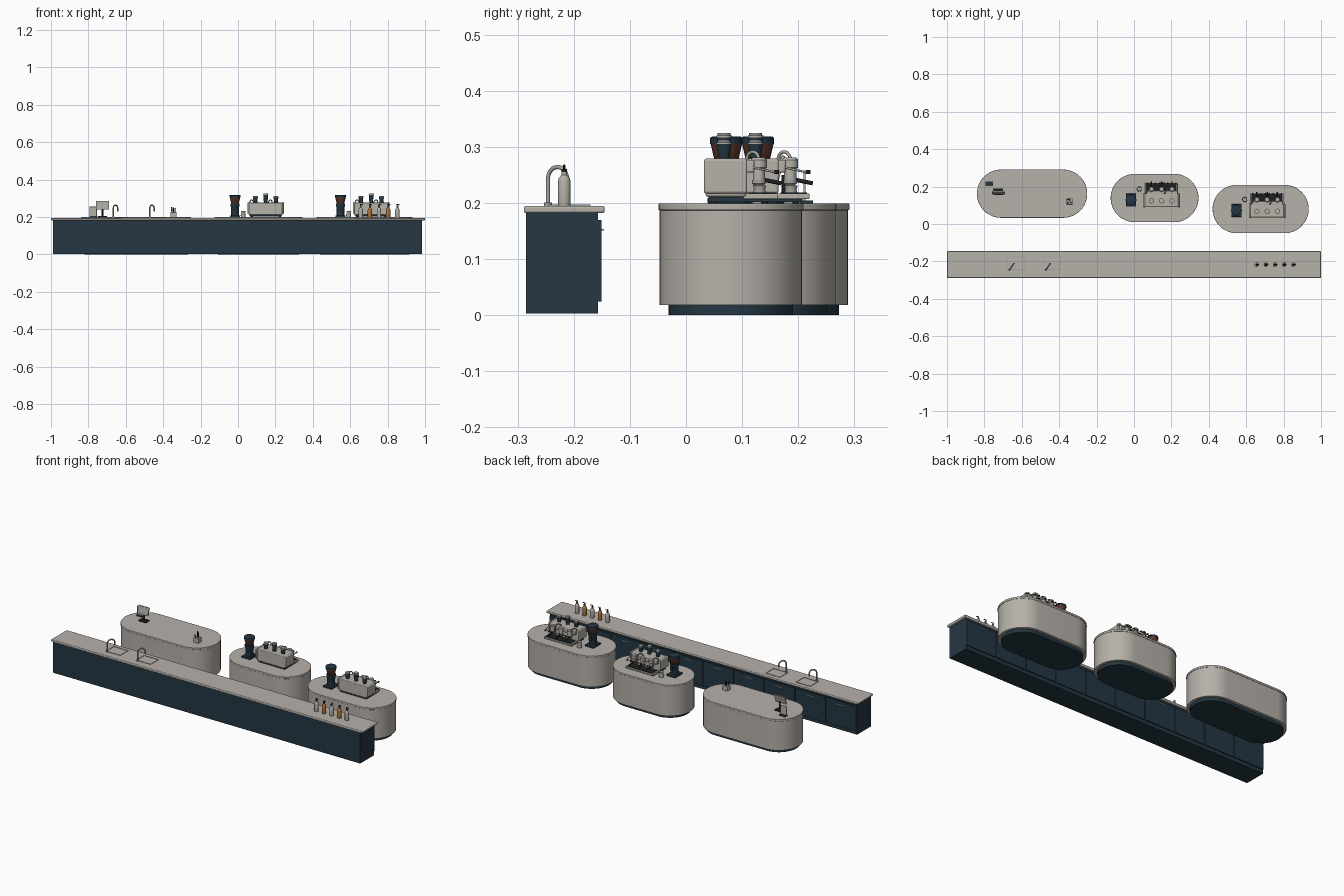
import bpy, bmesh, math
from mathutils import Vector

if "Cube" in bpy.data.objects:
    bpy.data.objects.remove(bpy.data.objects["Cube"])


def material(name, rgb):
    m = bpy.data.materials.new(name)
    m.use_nodes = True
    m.diffuse_color = (*rgb, 1)
    m.node_tree.nodes["Principled BSDF"].inputs["Base Color"].default_value = (*rgb, 1)
    return m


CREAM = material("warm grey", (0.47, 0.44, 0.40))
NAVY = material("dark navy", (0.018, 0.038, 0.056))
BLACK = material("near black", (0.012, 0.013, 0.015))
BROWN = material("coffee brown", (0.11, 0.04, 0.025))
AMBER = material("amber syrup", (0.42, 0.18, 0.04))
STEEL = material("steel", (0.38, 0.37, 0.35))


def finish(name, bm, mat, bevel=0):
    bmesh.ops.recalc_face_normals(bm, faces=bm.faces)
    mesh = bpy.data.meshes.new(name)
    bm.to_mesh(mesh)
    bm.free()
    mesh.materials.append(mat)
    ob = bpy.data.objects.new(name, mesh)
    bpy.context.collection.objects.link(ob)
    if bevel:
        mod = ob.modifiers.new("soft_edges", "BEVEL")
        mod.width, mod.segments = bevel, 3
        mod.limit_method = "ANGLE"
    bpy.ops.object.select_all(action="DESELECT")
    ob.select_set(True)
    bpy.context.view_layer.objects.active = ob
    bpy.ops.object.shade_smooth_by_angle(angle=math.radians(35))
    return ob


def box(name, x, y, z, mat, bevel=0):
    """Box from (low, high) ranges."""
    bm = bmesh.new()
    bmesh.ops.create_cube(bm, size=1)
    for v in bm.verts:
        v.co = [r[0] if c < 0 else r[1] for c, r in zip(v.co, (x, y, z))]
    return finish(name, bm, mat, bevel)


def lathe(name, x, y, z, profile, mat, sides=20):
    """Turned part from (radius, height) points, capped at both ends."""
    bm = bmesh.new()
    rings = []
    for r, h in profile:
        angles = [math.tau * i / sides for i in range(sides)]
        rings.append([bm.verts.new((x + r * math.cos(a), y + r * math.sin(a), z + h)) for a in angles])
    for low, high in zip(rings, rings[1:]):
        for i in range(sides):
            j = (i + 1) % sides
            bm.faces.new((low[i], low[j], high[j], high[i]))
    bm.faces.new(rings[0])
    bm.faces.new(rings[-1])
    return finish(name, bm, mat)


def stadium(name, cx, cy, half, r, z, mat, bevel=0):
    """Slab with two semicircular ends."""
    bm = bmesh.new()
    loop = []
    for side in (1, -1):
        for i in range(25):
            a = math.pi * i / 24 - side * math.pi / 2
            loop.append(bm.verts.new((cx + side * (half - r) + r * math.cos(a),
                                      cy + r * math.sin(a), z[0])))
    face = bm.faces.new(loop)
    out = bmesh.ops.extrude_face_region(bm, geom=[face])
    for v in out["geom"]:
        if isinstance(v, bmesh.types.BMVert):
            v.co.z = z[1]
    return finish(name, bm, mat, bevel)


def tube(name, points, r, mat):
    curve = bpy.data.curves.new(name, "CURVE")
    curve.dimensions = "3D"
    curve.bevel_depth, curve.bevel_resolution = r, 3
    curve.use_fill_caps = True
    sp = curve.splines.new("POLY")
    sp.points.add(len(points) - 1)
    for p, co in zip(sp.points, points):
        p.co = (*co, 1)
    curve.materials.append(mat)
    ob = bpy.data.objects.new(name, curve)
    bpy.context.collection.objects.link(ob)


def arch(name, base, reach, height, drop, r, mat):
    """Upright pipe that bends over by the reach vector and comes down again."""
    b, d = Vector(base), Vector((*reach, 0))
    rad = d.length / 2
    pts = [b]
    for i in range(13):
        a = math.pi * i / 12
        pts.append(b + d * (1 - math.cos(a)) / 2 + Vector((0, 0, height - rad + rad * math.sin(a))))
    pts.append(pts[-1] - Vector((0, 0, drop)))
    tube(name, pts, r, mat)


# Long back counter with cupboard doors on its working side
box("back_counter_body", (-0.99, 0.985), (-0.285, -0.157), (0.003, 0.183), NAVY)
box("back_counter_top", (-1, 1), (-0.289, -0.145), (0.182, 0.195), CREAM, 0.004)
doors = 10
step = 1.975 / doors
for i in range(doors):
    x = -0.99 + i * step
    box("cupboard_door", (x + 0.002, x + step - 0.002), (-0.158, -0.151), (0.024, 0.17), NAVY)
    mid = x + step / 2
    box("door_handle", (mid - 0.022, mid + 0.022), (-0.151, -0.146), (0.151, 0.154), STEEL)

# Sinks: thin rims and curved taps
for x in (-0.68, -0.485):
    y0, y1, w, t = -0.245, -0.17, 0.095, 0.004
    for xr, yr in (((x, x + w), (y0, y0 + t)), ((x, x + w), (y1 - t, y1)),
                   ((x, x + t), (y0, y1)), ((x + w - t, x + w), (y0, y1))):
        box("sink_rim", xr, yr, (0.194, 0.197), STEEL)
    arch("tap", (x + 0.013, -0.246, 0.195), (0.024, 0.034), 0.069, 0.015, 0.0038, STEEL)
    lathe("tap_base", x + 0.013, -0.246, 0.195, [(0.007, 0), (0.007, 0.006)], STEEL)

# Row of syrup bottles with pumps
for i in range(5):
    x, y, z = 0.656 + i * 0.049, -0.217, 0.195
    lathe("syrup_bottle", x, y, z, [(0.011, 0), (0.0115, 0.002), (0.0115, 0.042), (0.010, 0.049),
                                   (0.005, 0.055), (0.005, 0.06)], AMBER if i % 2 else CREAM)
    lathe("pump_stem", x, y, z + 0.06, [(0.005, 0), (0.005, 0.005), (0.002, 0.006), (0.002, 0.012)], BLACK, 12)
    tube("pump_spout", [(x - 0.004, y, z + 0.0715), (x + 0.008, y, z + 0.0715), (x + 0.012, y, z + 0.068)],
         0.002, BLACK)

# Three rounded islands on recessed plinths
for cx, cy, half in ((-0.545, 0.162, 0.295), (0.11, 0.139, 0.235), (0.677, 0.08, 0.257)):
    stadium("island_plinth", cx, cy, half - 0.018, 0.111, (0, 0.019), NAVY)
    stadium("island_body", cx, cy, half - 0.002, 0.127, (0.018, 0.188), CREAM)
    stadium("island_top", cx, cy, half, 0.129, (0.187, 0.199), CREAM, 0.002)


def espresso_machine(cx, y, z=0.199):
    """Machine whose rear panel sits at y, with the group heads towards +y."""
    box("machine_base", (cx - 0.085, cx + 0.085), (y + 0.008, y + 0.12), (z + 0.003, z + 0.012), NAVY)
    for sx in (-0.075, 0.075):
        for dy in (0.018, 0.108):
            lathe("machine_foot", cx + sx, y + dy, z, [(0.006, 0), (0.006, 0.005)], BLACK, 12)
    box("machine_body", (cx - 0.09, cx + 0.09), (y + 0.003, y + 0.075), (z + 0.012, z + 0.078), CREAM, 0.004)
    for s in (-1, 1):
        edges = sorted((cx + s * 0.088, cx + s * 0.098))
        box("side_panel", edges, (y, y + 0.077), (z + 0.018, z + 0.08), CREAM, 0.004)
    box("drip_tray", (cx - 0.088, cx + 0.088), (y + 0.07, y + 0.132), (z + 0.008, z + 0.018), CREAM, 0.002)
    box("drip_grille", (cx - 0.08, cx + 0.08), (y + 0.08, y + 0.128), (z + 0.018, z + 0.02), BLACK)
    box("group_housing", (cx - 0.085, cx + 0.085), (y + 0.07, y + 0.09), (z + 0.055, z + 0.078), CREAM, 0.004)
    # Brewing groups with handled filter holders
    for dx in (-0.055, 0, 0.055):
        x, gy = cx + dx, y + 0.098
        lathe("group_head", x, gy, z + 0.04, [(0.011, 0), (0.011, 0.022), (0.014, 0.024),
                                             (0.014, 0.038), (0.011, 0.042)], CREAM)
        lathe("filter_holder", x, gy, z + 0.032, [(0.008, 0), (0.012, 0.004), (0.012, 0.01)], STEEL)
        tube("filter_handle", [(x, gy + 0.01, z + 0.042), (x, gy + 0.04, z + 0.036)], 0.0038, BLACK)
        # Takeaway cups on the warming shelf
        extra = 0.012 if dx == 0 else 0
        lathe("takeaway_cup", x, y + 0.036, z + 0.078, [(0.0095, 0), (0.013, 0.028 + extra)], NAVY)
        lathe("cup_lid", x, y + 0.036, z + 0.106 + extra, [(0.0138, 0), (0.0138, 0.003), (0.0115, 0.004),
                                                         (0.0115, 0.0075)], CREAM)
    for dx in (-0.085, 0.015):
        arch("steam_wand", (cx + dx, y + 0.076, z + 0.06), (0.02, 0.022), 0.032, 0.03, 0.003, STEEL)
    # Front rail with control knobs
    tube("control_rail", [(cx - 0.085, y + 0.125, z + 0.056), (cx + 0.085, y + 0.125, z + 0.056)], 0.002, STEEL)
    for dx in (-0.083, 0.083):
        tube("rail_arm", [(cx + dx, y + 0.085, z + 0.065), (cx + dx, y + 0.125, z + 0.056)], 0.002, STEEL)
    for i in range(8):
        x = cx - 0.077 + i * 0.022
        tube("control_knob", [(x, y + 0.125, z + 0.056), (x, y + 0.134, z + 0.056)], 0.0035, BLACK)


def grinder(x, y, z=0.199):
    box("grinder_base", (x - 0.028, x + 0.028), (y - 0.034, y + 0.034), (z, z + 0.01), NAVY, 0.002)
    lathe("grinder_body", x, y, z + 0.01, [(0.021, 0), (0.021, 0.044), (0.025, 0.05), (0.025, 0.062)], NAVY)
    box("grinder_chute", (x - 0.008, x + 0.008), (y + 0.015, y + 0.031), (z + 0.038, z + 0.058), NAVY)
    lathe("bean_hopper", x, y, z + 0.072, [(0.018, 0), (0.021, 0.004), (0.028, 0.034)], BROWN)
    lathe("hopper_lid", x, y, z + 0.106, [(0.029, 0), (0.029, 0.011), (0.026, 0.013)], NAVY)


for mx, my in ((0.148, 0.088), (0.712, 0.032)):
    espresso_machine(mx, my)
    grinder(mx - 0.164, my + 0.04)
    lathe("milk_jug", mx - 0.12, my + 0.099, 0.199, [(0.013, 0), (0.0135, 0.012), (0.010, 0.025), (0.012, 0.032)], STEEL)

# Till: tilted screen on a stand, and a small customer display
box("till_base", (-0.75, -0.70), (0.155, 0.19), (0.199, 0.205), BLACK, 0.002)
tube("till_stem", [(-0.725, 0.175, 0.203), (-0.725, 0.175, 0.25)], 0.005, BLACK)
screen = box("till_screen", (-0.035, 0.035), (-0.003, 0.003), (-0.023, 0.023), CREAM, 0.001)
panel = box("till_screen_glass", (-0.032, 0.032), (-0.0045, -0.003), (-0.02, 0.02), STEEL)
for part in (screen, panel):
    part.location = (-0.725, 0.168, 0.262)
    part.rotation_euler.x = math.radians(-15)
box("display_base", (-0.795, -0.755), (0.203, 0.226), (0.199, 0.204), NAVY)
box("customer_display", (-0.795, -0.755), (0.209, 0.213), (0.204, 0.255), CREAM, 0.001)

# Small caddy with stirrers
box("caddy", (-0.362, -0.328), (0.105, 0.137), (0.199, 0.226), CREAM, 0.002)
box("caddy_opening", (-0.358, -0.332), (0.109, 0.133), (0.226, 0.227), STEEL)
for i, (dx, dy) in enumerate(((-0.007, -0.006), (0.006, -0.004), (0, 0.006), (-0.006, 0.008))):
    x, y = -0.345 + dx, 0.121 + dy
    tube("stirrer", [(x, y, 0.22), (x + dx * 0.6, y + dy * 0.6, 0.244 + 0.003 * i)], 0.0028, BLACK)
